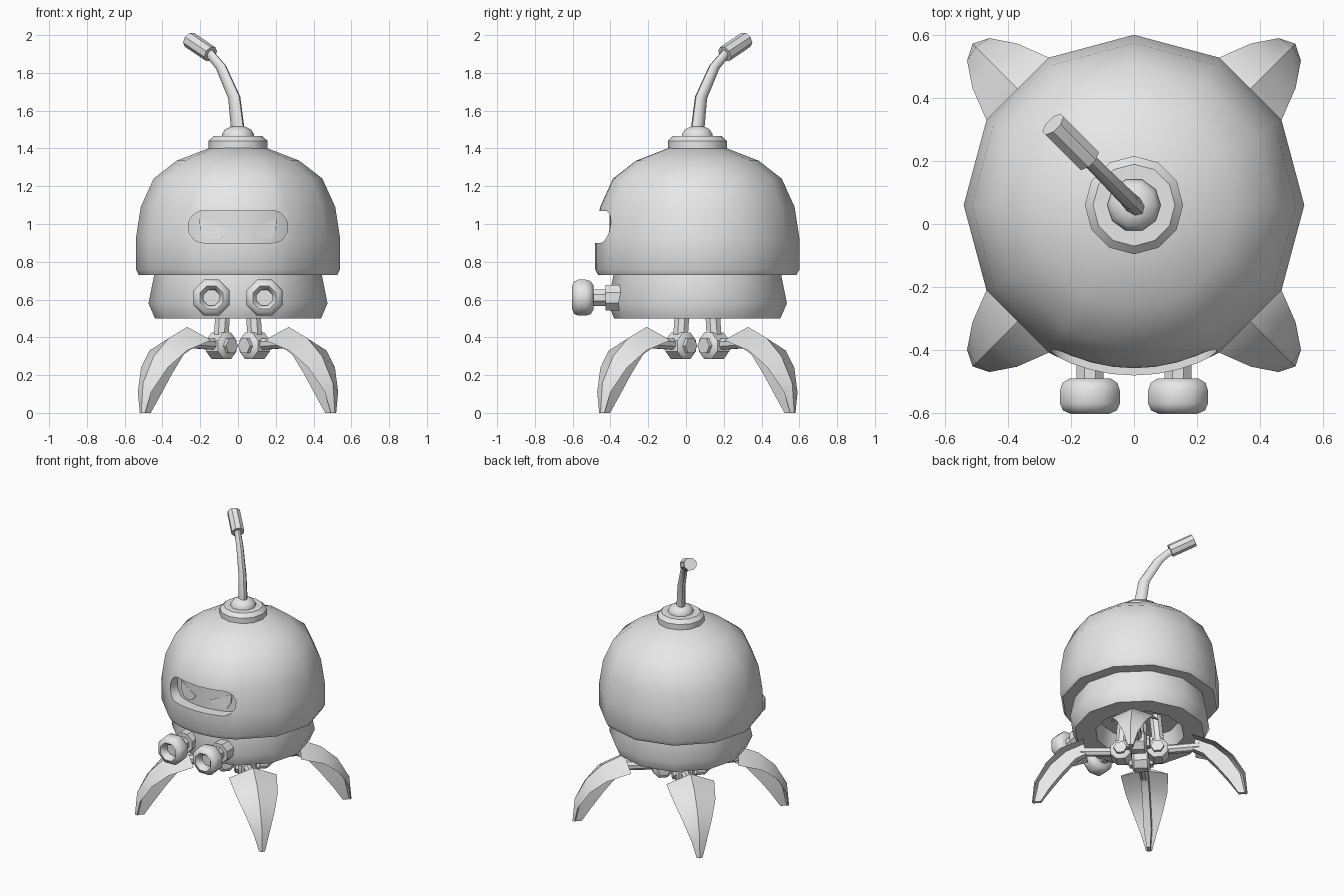
import bpy, bmesh, math
from mathutils import Matrix, Vector

if "Cube" in bpy.data.objects:
    bpy.data.objects.remove(bpy.data.objects["Cube"])

CY = 0.06  # body axis offset
grey = bpy.data.materials.new("light_grey")
grey.diffuse_color = (0.8, 0.8, 0.8, 1)
grey.use_nodes = True
grey.node_tree.nodes["Principled BSDF"].inputs["Base Color"].default_value = grey.diffuse_color


def make(name, rings, matrix=Matrix(), closed=False, smooth=40):
    """Loft a list of equal vertex rings; cap the ends or close the loop."""
    bm = bmesh.new()
    vs = [[bm.verts.new(p) for p in r] for r in rings]
    n = len(vs[0])
    last = len(vs) if closed else len(vs) - 1
    for i in range(last):
        a, b = vs[i], vs[(i + 1) % len(vs)]
        for j in range(n):
            k = (j + 1) % n
            bm.faces.new((a[j], a[k], b[k], b[j]))
    if not closed:
        bm.faces.new(vs[0])
        bm.faces.new(vs[-1])
    bmesh.ops.remove_doubles(bm, verts=bm.verts, dist=0.0002)
    bmesh.ops.recalc_face_normals(bm, faces=bm.faces)
    bm.transform(matrix)
    me = bpy.data.meshes.new(name)
    bm.to_mesh(me)
    bm.free()
    me.materials.append(grey)
    ob = bpy.data.objects.new(name, me)
    bpy.context.collection.objects.link(ob)
    if smooth:
        shade(ob, smooth)
    return ob


def shade(ob, angle=40):
    bpy.ops.object.select_all(action='DESELECT')
    ob.select_set(True)
    bpy.context.view_layer.objects.active = ob
    bpy.ops.object.shade_smooth_by_angle(angle=math.radians(angle))


def lathe(name, profile, matrix, n=12, start=0, angles=None, closed=False, smooth=40):
    angles = angles or [start + 360 * i / n for i in range(n)]
    angles = [math.radians(a) for a in angles]
    rings = [[(r * math.cos(a), r * math.sin(a), z) for a in angles] for r, z in profile]
    return make(name, rings, matrix, closed, smooth)


def rod(name, a, b, r, n=8, matrix=Matrix()):
    """Straight cylinder from a to b."""
    a, b = Vector(a), Vector(b)
    m = matrix @ Matrix.Translation(a) @ (b - a).to_track_quat('Z', 'Y').to_matrix().to_4x4()
    return lathe(name, [(r, 0), (r, (b - a).length)], m, n, 22.5)


axis = Matrix.Translation((0, CY, 0))

# Dome, twelve sides with a finer curved front
front = [240 + 7.5 * i for i in range(9)]
angles = [a for a in range(0, 360, 30) if not 240 <= a <= 300]
angles = sorted(angles + front)
dome = lathe("dome", [(0.43, 0.73), (0.525, 0.73), (0.541, 0.76), (0.541, 0.92),
                      (0.515, 1.09), (0.447, 1.24), (0.325, 1.335), (0.145, 1.405)],
             axis, angles=angles, smooth=None)

# Visor slot cut into the dome, with a curved floor
HZ, HW, ZC = 0.085, 0.18, 0.985
caps = [HW + HZ * math.sin(math.radians(a)) for a in range(0, 91, 15)]
xs = [-x for x in reversed(caps)] + [-0.12, -0.06, 0, 0.06, 0.12] + caps
cols = []
for x in xs:
    d = max(0, abs(x) - HW)
    h = math.sqrt(max(0, HZ * HZ - d * d))
    back = CY - math.sqrt(0.465 ** 2 - x * x)
    cols.append([(x, -0.7, ZC - h), (x, -0.7, ZC + h), (x, back, ZC + h), (x, back, ZC - h)])
bm_cut = make("visor_cutter", cols[1:-1], smooth=None)
bm_cut.hide_render = True
mod = dome.modifiers.new("visor", 'BOOLEAN')
mod.operation = 'DIFFERENCE'
mod.solver = 'EXACT'
mod.object = bm_cut
bpy.context.view_layer.objects.active = dome
bpy.ops.object.modifier_apply(modifier="visor")
bpy.data.objects.remove(bm_cut)
shade(dome)

# Slanted eyes, thin plates on the visor floor
eye = [(0.205, 1.03), (0.055, 0.965), (0.085, 0.93), (0.13, 0.917), (0.175, 0.925), (0.2, 0.97)]
for s, side in ((-1, "left"), (1, "right")):
    make(side + "_eye", [[(s * x, CY - math.sqrt(r * r - x * x), z) for x, z in eye]
                         for r in (0.464, 0.472)], smooth=None)

# Lower hull with a hollow underside
lathe("lower_hull", [(0.44, 0.75), (0.474, 0.58), (0.44, 0.5), (0.30, 0.5), (0.27, 0.62)], axis)

# Antenna base
lathe("antenna_flange", [(0.156, 1.39), (0.156, 1.44), (0.13, 1.465), (0.085, 1.465)], axis)
lathe("antenna_cap", [(0.085, 1.45), (0.085, 1.475), (0.07, 1.5), (0.035, 1.517)], axis, n=10)

# Bent antenna stalk leaning back left, with a tip
path = [(0, 1.49), (0.02, 1.67), (0.09, 1.83), (0.165, 1.92)]
tilt = [5, 15, 32, 50]
radii = [0.03, 0.027, 0.024, 0.022]
rings = []
for (d, z), t, r in zip(path, tilt, radii):
    ring = []
    for i in range(8):
        a = math.tau * i / 8
        w, v = r * math.cos(a), r * math.sin(a)
        k = d + w * math.cos(math.radians(t))
        ring.append((-k + v * 0.7, CY + k + v * 0.7, z - w * math.sin(math.radians(t))))
    rings.append(ring)
make("antenna_stalk", rings, smooth=50)
rod("antenna_tip", (-0.145, CY + 0.145, 1.9), (-0.257, CY + 0.257, 1.975), 0.044)

# Twin front nozzles
for s, side in ((-1, "left"), (1, "right")):
    m = Matrix.Translation((s * 0.14, 0, 0.61)) @ Matrix.Rotation(math.pi / 2, 4, 'X')
    lathe(side + "_nozzle_collar", [(0.074, 0.34), (0.074, 0.425)], m, 8, 22.5)
    lathe(side + "_nozzle_stem", [(0.047, 0.41), (0.047, 0.5)], m, 8, 22.5)
    lathe(side + "_nozzle_head", [(0.07, 0.49), (0.095, 0.505), (0.103, 0.53), (0.103, 0.57),
                                  (0.093, 0.592), (0.066, 0.603), (0.045, 0.58), (0.045, 0.55)],
          m, 8, 22.5, smooth=50)

# Four claw legs; local x points outward, local y sideways
ridge = [(0.38, 0.455), (0.52, 0.395), (0.63, 0.30), (0.71, 0.16), (0.725, 0.0)]
edge = [(0.36, 0.16, 0.385), (0.523, 0.14, 0.33), (0.626, 0.10, 0.24),
        (0.70, 0.05, 0.11), (0.715, 0.02, 0.0)]
spine = [(0.36, 0.345), (0.43, 0.31), (0.52, 0.205), (0.60, 0.10), (0.665, 0.0)]
for k in range(4):
    m = axis @ Matrix.Rotation(math.radians(45 + 90 * k), 4, 'Z')
    tag = "leg_%d_" % (k + 1)
    rings = []
    for (ru, rz), (eu, ev, ez), (su, sz) in zip(ridge, edge, spine):
        f = 0.3  # root of the rib, just under the shell
        iu, iz = ru + (su - ru) * f, rz + (sz - rz) * f
        rv = min(0.025, ev * 0.6)
        rings.append([(ru, 0, rz), (eu, ev, ez), (iu, rv, iz), (su, rv, sz),
                      (su, -rv, sz), (iu, -rv, iz), (eu, -ev, ez)])
    make(tag + "claw", rings, m, smooth=35)
    rod(tag + "arm", (0.12, 0, 0.36), (0.40, 0, 0.375), 0.032, matrix=m)
    rod(tag + "strut", (0.13, 0, 0.36), (0.105, 0, 0.625), 0.042, matrix=m)
    hinge = m @ Matrix.Translation((0.125, 0, 0.355)) @ Matrix.Rotation(math.pi / 2, 4, 'X')
    lathe(tag + "hinge", [(0.055, -0.06), (0.075, -0.045), (0.075, 0.045), (0.055, 0.06)],
          hinge, 8, 22.5)
    lathe(tag + "bolt", [(0.045, -0.08), (0.045, 0.08)], hinge, 6)
